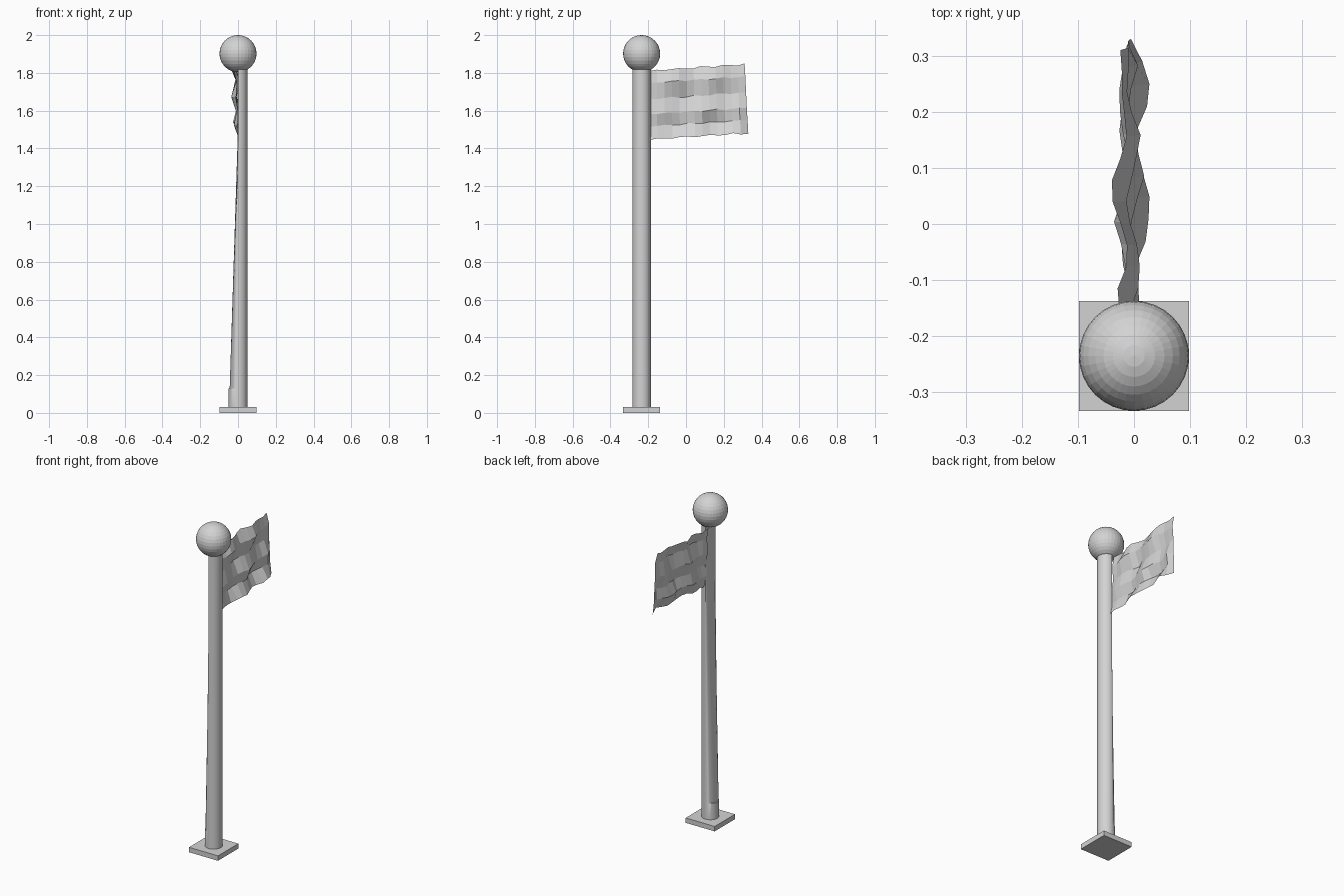
import bpy, bmesh, math, random

if "Cube" in bpy.data.objects:
    bpy.data.objects.remove(bpy.data.objects["Cube"])
random.seed(4)

PY = -0.235          # pole axis, y
R = 0.049            # pole radius

grey = bpy.data.materials.new("light_grey")
grey.diffuse_color = (0.65, 0.65, 0.65, 1)
grey.use_nodes = True
grey.node_tree.nodes["Principled BSDF"].inputs["Base Color"].default_value = grey.diffuse_color


def make(name, bm):
    bmesh.ops.recalc_face_normals(bm, faces=bm.faces)
    mesh = bpy.data.meshes.new(name)
    bm.to_mesh(mesh)
    bm.free()
    ob = bpy.data.objects.new(name, mesh)
    bpy.context.collection.objects.link(ob)
    mesh.materials.append(grey)
    return ob


# square base plate
bm = bmesh.new()
bmesh.ops.create_cube(bm, size=1)
bmesh.ops.scale(bm, vec=(0.196, 0.196, 0.03), verts=bm.verts)
bmesh.ops.translate(bm, vec=(0, PY, 0.015), verts=bm.verts)
make("base_plate", bm)

# ball finial
bm = bmesh.new()
bmesh.ops.create_uvsphere(bm, u_segments=32, v_segments=16, radius=0.098)
bmesh.ops.translate(bm, vec=(0, PY, 1.902), verts=bm.verts)
make("ball_finial", bm)

# pole: round foot, then the left half flattens towards the top
bm = bmesh.new()
N = 32
rings = []
for z, left in ((0.03, 1), (0.128, 1), (0.13, 0.9), (1.45, 0.04), (1.83, 0.02)):
    ring = []
    for i in range(N):
        a = 2 * math.pi * i / N
        x, y = R * math.cos(a), R * math.sin(a)
        ring.append(bm.verts.new((x * left if x < 0 else x, PY + y, z)))
    rings.append(ring)
for lo, hi in zip(rings, rings[1:]):
    for i in range(N):
        j = (i + 1) % N
        bm.faces.new((lo[i], lo[j], hi[j], hi[i]))
bm.faces.new(rings[0][::-1])
bm.faces.new(rings[-1])
pole = make("pole", bm)
for p in pole.data.polygons:
    p.use_smooth = len(p.vertices) == 4
bpy.context.view_layer.objects.active = pole
pole.select_set(True)
bpy.ops.object.shade_smooth_by_angle(angle=math.radians(30))
pole.select_set(False)

# waving flag: rows are (height, sideways offset), top to bottom
ROWS = [(1.83, -0.022), (1.765, 0.002), (1.68, -0.016),
        (1.60, 0.008), (1.535, -0.008), (1.465, 0.02)]
COLS = 13
bm = bmesh.new()
grid = []
for r, (z, off) in enumerate(ROWS):
    row = []
    for c in range(COLS + 1):
        t = c / COLS
        y = -0.192 + t * (0.502 + 0.02 * r / 5)
        swell = min(1, 0.35 + 4 * t * (1 - t))
        x = (off * swell - 0.004
             + 0.012 * math.sin(t * 14 + r * 0.9 - 2.4) * swell
             + random.uniform(-0.004, 0.004))
        if t == 1:
            x -= 0.01
        dz = (-0.018 + 0.034 * t + 0.004 * math.sin(t * 26 + r)
              + random.uniform(-0.002, 0.002))
        row.append(bm.verts.new((x, y, z + dz)))
    grid.append(row)
for a, b in zip(grid, grid[1:]):
    for c in range(COLS):
        bm.faces.new((b[c], b[c + 1], a[c + 1], a[c]))
make("flag", bm)
